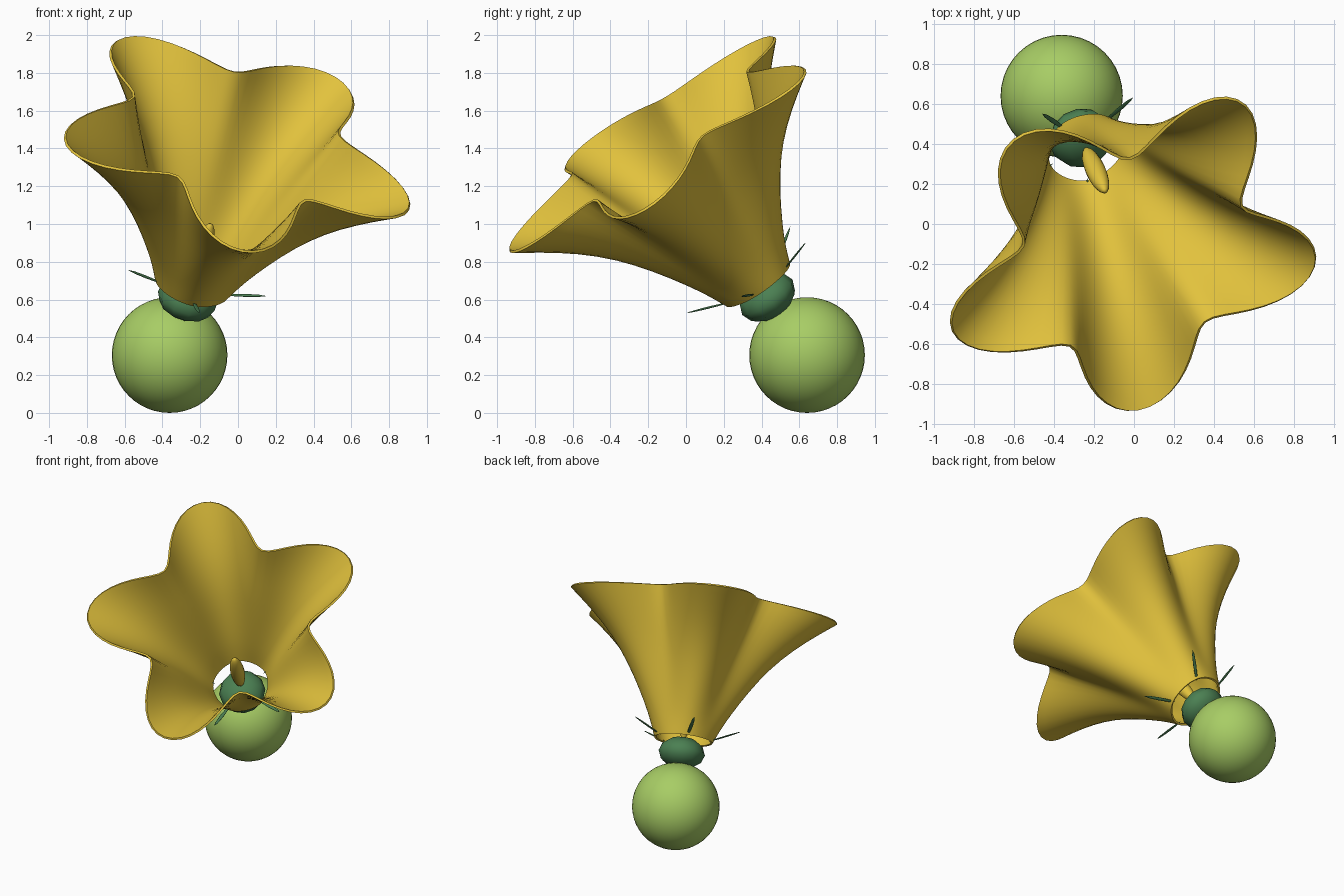
import bpy, bmesh, math
from mathutils import Matrix, Vector

if "Cube" in bpy.data.objects:
    bpy.data.objects.remove(bpy.data.objects["Cube"])

# Local frame: z runs along the flower axis, x points to the front petal
center = Vector((-0.01, -0.136, 1.432))
origin = Vector((-0.243, 0.381, 0.684))
axis = (center - origin).normalized()
xdir = Vector((0.04, -0.824, -0.567))
xdir = (xdir - axis * xdir.dot(axis)).normalized()
ydir = axis.cross(xdir)
frame = Matrix.Translation(origin) @ Matrix((xdir, ydir, axis)).transposed().to_4x4()


def material(name, color):
    m = bpy.data.materials.new(name)
    m.diffuse_color = (*color, 1)
    m.use_nodes = True
    m.node_tree.nodes["Principled BSDF"].inputs["Base Color"].default_value = m.diffuse_color
    return m


gold = material("petal_gold", (0.76, 0.54, 0.046))
leaf = material("dark_green", (0.07, 0.215, 0.085))
lime = material("light_green", (0.39, 0.61, 0.13))


def add(name, bm, mat, matrix=frame):
    me = bpy.data.meshes.new(name)
    bm.to_mesh(me)
    bm.free()
    me.materials.append(mat)
    for p in me.polygons:
        p.use_smooth = True
    ob = bpy.data.objects.new(name, me)
    ob.matrix_world = matrix
    bpy.context.collection.objects.link(ob)
    return ob


def ellipsoid(name, mat, local, size, u=16, v=10):
    bm = bmesh.new()
    bmesh.ops.create_uvsphere(bm, u_segments=u, v_segments=v, radius=1)
    return add(name, bm, mat, frame @ local @ Matrix.Diagonal((*size, 1)))


# Trumpet corolla: rows of (height, ridge radius, valley radius)
rows = [(0.0, 0.207, 0.203), (0.1, 0.252, 0.238), (0.21, 0.312, 0.283),
        (0.39, 0.425, 0.36), (0.56, 0.553, 0.435), (0.71, 0.706, 0.505),
        (0.84, 0.88, 0.555), (0.92, 1.0, 0.58)]
N = 50
bm = bmesh.new()
rings = []
for h, ridge, valley in rows:
    ring = []
    power = 1.05 - 0.25 * h / 0.92
    for k in range(N):
        a = 2 * math.pi * k / N
        w = ((1 + math.cos(5 * a)) / 2) ** power
        r = valley + (ridge - valley) * w
        z = h + 0.06 * (1 - w) * h / 0.92
        ring.append(bm.verts.new((r * math.cos(a), r * math.sin(a), z)))
    rings.append(ring)
for lo, hi in zip(rings, rings[1:]):
    for k in range(N):
        j = (k + 1) % N
        bm.faces.new((lo[k], lo[j], hi[j], hi[k]))
corolla = add("corolla", bm, gold)
sub = corolla.modifiers.new("smooth", "SUBSURF")
sub.levels = sub.render_levels = 1
sol = corolla.modifiers.new("thickness", "SOLIDIFY")
sol.thickness = 0.014
sol.offset = -1
bpy.context.view_layer.objects.active = corolla
corolla.select_set(True)
bpy.ops.object.convert(target='MESH')
bpy.ops.object.shade_smooth_by_angle(angle=math.radians(50))

# Pistil inside the trumpet
ellipsoid("pistil", gold, Matrix.Translation((0, 0, 0.205)), (0.05, 0.05, 0.195))

# Calyx below the trumpet
ellipsoid("calyx", leaf, Matrix.Translation((0, 0, -0.09)), (0.163, 0.163, 0.112), 12, 6)

# Five thin sepals, one under each petal
for k in range(5):
    local = (Matrix.Rotation(k * math.tau / 5, 4, 'Z')
             @ Matrix.Translation((0.29, 0, 0.05))
             @ Matrix.Rotation(-math.atan(0.4), 4, 'Y'))
    ellipsoid(f"sepal_{k + 1}", leaf, local, (0.118, 0.013, 0.005), 8, 6)

# Round fruit at the foot
bm = bmesh.new()
bmesh.ops.create_uvsphere(bm, u_segments=40, v_segments=24, radius=0.306)
add("fruit", bm, lime, Matrix.Translation((-0.362, 0.641, 0.306)))
